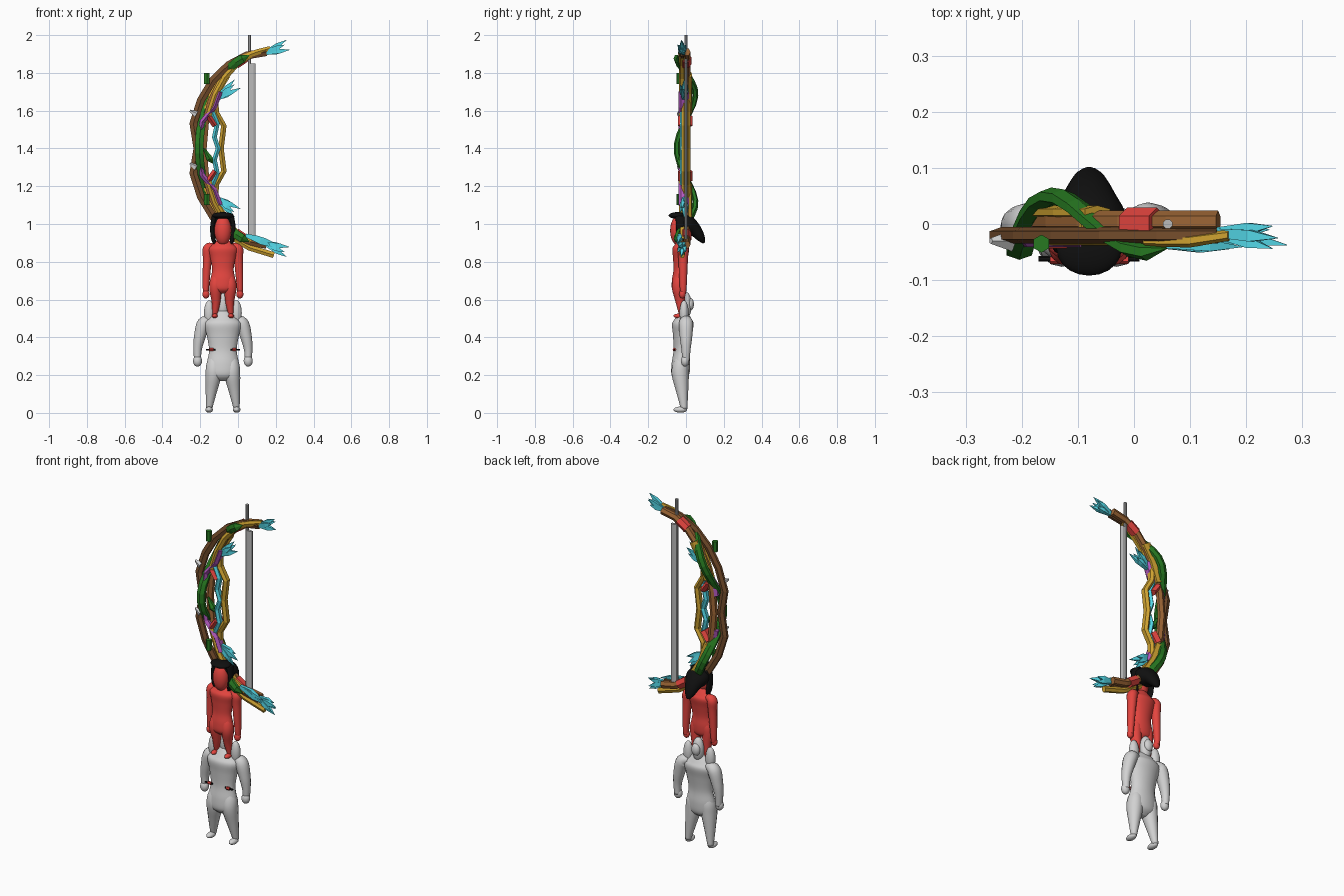
import bpy, bmesh, math
from mathutils import Vector

cube = bpy.data.objects.get("Cube")
if cube:
    bpy.data.objects.remove(cube, do_unlink=True)

CENTRE = -.08      # centre line of both figures
MIDDLE = 1.4       # mirror height of the bow
X_AXIS, Y_AXIS = Vector((1, 0, 0)), Vector((0, 1, 0))
SIDES = (("left", 1), ("right", -1))
LEVELS = (("upper", 1), ("lower", -1))


def material(name, *rgb):
    mat = bpy.data.materials.new(name)
    mat.use_nodes = True
    mat.diffuse_color = (*rgb, 1)
    shader = mat.node_tree.nodes["Principled BSDF"]
    shader.inputs["Base Color"].default_value = mat.diffuse_color
    return mat


red = material("red", .78, .06, .05)
pale = material("pale grey", .64, .64, .64)
black = material("black", .005, .005, .005)
brown = material("dark brown", .18, .075, .025)
tan = material("orange brown", .33, .13, .035)
gold = material("gold", .62, .36, .03)
cyan = material("cyan", .09, .7, .82)
green = material("green", .02, .19, .015)
purple = material("purple", .45, .1, .52)
steel = material("steel grey", .5, .5, .5)


def smooth_path(keys, steps):
    """Catmull-Rom interpolation of position and radius together."""
    path = []
    for i in range(len(keys) - 1):
        before, start, end = keys[max(i - 1, 0)], keys[i], keys[i + 1]
        after = keys[min(i + 2, len(keys) - 1)]
        for step in range(steps):
            t = step / steps
            path.append([q + t / 2 * (r - p + t * (2 * p - 5 * q + 4 * r - w + t * (3 * (q - r) + w - p)))
                         for p, q, r, w in zip(before, start, end, after)])
    return path + [keys[-1]]


def tube(name, mat, keys, depth=1, sides=6, axis=Y_AXIS, steps=1):
    """Sweep an ellipse along (x, y, z, radius); depth is its ratio along the axis."""
    path = smooth_path(keys, steps)
    points = [Vector(key[:3]) for key in path]
    bm = bmesh.new()
    rings = []
    for i, point in enumerate(points):
        tangent = points[min(i + 1, len(points) - 1)] - points[max(i - 1, 0)]
        across = tangent.cross(axis).normalized()
        radius = max(path[i][3], .001)
        angles = [math.tau * (j + .5) / sides for j in range(sides)]
        rings.append([bm.verts.new(point + radius * (across * math.cos(a) + axis * math.sin(a) * depth))
                      for a in angles])
    for low, high in zip(rings, rings[1:]):
        for j in range(sides):
            bm.faces.new((low[j - 1], low[j], high[j], high[j - 1]))
    bm.faces.new(rings[0])
    bm.faces.new(rings[-1])
    bmesh.ops.recalc_face_normals(bm, faces=bm.faces)
    mesh = bpy.data.meshes.new(name)
    bm.to_mesh(mesh)
    bm.free()
    mesh.materials.append(mat)
    for face in mesh.polygons:
        face.use_smooth = steps > 1
    bpy.context.collection.objects.link(bpy.data.objects.new(name, mesh))


def ball(name, mat, location, size):
    bpy.ops.mesh.primitive_uv_sphere_add(segments=20, ring_count=12, location=location)
    sphere = bpy.context.object
    sphere.name = name
    sphere.scale = size
    sphere.data.materials.append(mat)
    bpy.ops.object.shade_smooth()


def figure(name, mat, origin, size, ankle, hand, reach):
    """Standing body; ankle and hand are distances from its centre line."""
    def place(side, x, y, z, radius=0):
        spot = origin + size * Vector((side * x, y, z))
        return (*spot, size * radius)

    torso = [(.17, .03), (.2, .08), (.26, .086), (.33, .074), (.41, .086), (.47, .1), (.5, .075), (.54, .03)]
    tube(name + "_torso", mat, [place(1, 0, z / 20 - .04, z, r) for z, r in torso], .58, 20, steps=5)
    leg = [(.04, -.024, .32, .02), (.047, -.028, .26, .04), (.05, -.03, .2, .043),
           (ankle * .85, -.02, .11, .03), (ankle, -.01, .02, .016)]
    arm = [(.06, 0, .49, .02), (.1, 0, .475, .036), (hand * .92, 0, .4, .031),
           (hand, 0, reach + .06, .023), (hand, 0, reach, .018)]
    for word, side in SIDES:
        for part, keys in (("leg", leg), ("arm", arm)):
            tube(f"{name}_{word}_{part}", mat, [place(side, *key) for key in keys], 1.05, 14, steps=5)
        for part, spot, radii in (("foot", (ankle, -.03, .017), (.02, .036, .016)),
                                  ("hand", (hand, -.005, reach), (.024, .022, .03))):
            ball(f"{name}_{word}_{part}", mat, place(side, *spot)[:3], size * Vector(radii))


# Two figures, one standing on the other's shoulders
figure("lower", pale, Vector((CENTRE, 0, 0)), 1, .073, .134, .275)
figure("upper", red, Vector((CENTRE, -.015, .5)), .78, .055, .115, .165)
ball("lower_head", pale, (CENTRE, 0, .57), (.034, .03, .07))
ball("head_knot", pale, (CENTRE, .022, .575), (.026, .02, .035))
ball("upper_head", red, (CENTRE, -.044, .965), (.045, .04, .077))

# Shoulder pads, belt daggers and hair locks
for word, side in SIDES:
    ball(word + "_shoulder_pad", pale, (CENTRE + side * .072, -.01, .53), (.028, .024, .066))
    for part, mat, start, end, radius in (("blade", black, .04, .09, .005), ("grip", red, .05, .07, .009)):
        tube(f"{word}_dagger_{part}", mat, [(CENTRE + side * x, -.062, .335, radius) for x in (start, end)])
    lock = [(.045, 1.04, .014), (.056, .98, .012), (.05, .92, .012), (.04, .885, .005)]
    tube(word + "_hair_lock", black, [(CENTRE + side * x, -.028, z, r) for x, z, r in lock], 2, 14, steps=5)

# Hair swept from a forward crest to a tail at the back
ball("hair_crest", black, (CENTRE, -.045, 1.045), (.058, .047, .018))
mane = [(-.05, 1.04, .016), (-.02, 1.01, .045), (.015, .99, .05),
        (.05, .965, .036), (.08, .925, .022), (.096, .9, .007)]
tube("hair", black, [(CENTRE, y, z, r) for y, z, r in mane], 1.3, 16, X_AXIS, 5)


def arc(name, mat, bulge, start, stop, radius, depth, y=0, coil=0, pointed=False, dip=0):
    """Elliptical bow strip between two angles in degrees, optionally winding around the limb."""
    count = max(1, round(abs(stop - start) / (6 if coil else 15)))
    keys = []
    for i in range(count + 1):
        angle = math.radians(start + (stop - start) * i / count)
        width = radius / 10 if pointed and i in (0, count) else radius
        grip = dip if abs(angle) < .01 else 0
        keys.append((.15 - bulge * math.cos(angle) + grip, y * math.cos(coil * angle),
                     MIDDLE + .51 * math.sin(angle), width))
    tube(name, mat, keys, depth)


def mirrored(name, mat, points, radius, depth=1, y=0):
    """Strip through (x, height above the middle), ending on the middle and mirrored below."""
    half = [(x, y, MIDDLE + z, radius) for x, z in points]
    tube(name, mat, half + [(x, y, MIDDLE - z, radius) for x, z in points[-2::-1]], depth)


# Bow limbs and the vines inside the curve
arc("bow_outer_limb", brown, .4, -90, 90, .024, .6, -.02, dip=.035)
arc("bow_inner_limb", tan, .335, -90, 90, .022, .85, .005)
arc("winding_leaf", green, .355, -75, 75, .026, .6, -.05, coil=5.2, pointed=True)
mirrored("inner_vine", gold, [(-.08, .38), (-.12, .29), (-.115, .19), (-.075, .12), (-.09, 0)], .017, 1.4)
mirrored("feather_vine", cyan, [(-.14, .2), (-.11, .13), (-.125, .06), (-.105, 0)], .015, 1.4, -.012)


def feathers(name, level, base, tip, spread):
    """Fan of pointed blades around a central direction."""
    start, aim = Vector(base), Vector(tip) - Vector(base)
    across = aim.cross(Y_AXIS).normalized()
    for i in range(5):
        turn = math.tau * i / 5
        end = start + aim * (1 - i % 3 / 8) + spread * (across * math.cos(turn) + Y_AXIS * math.sin(turn) * .7)
        blade = [(start, .013), (start.lerp(end, .6), .018), (end, 0)]
        tube(f"{name}_{i}", cyan, [(p.x, p.y, MIDDLE + level * p.z, r) for p, r in blade], .8, 4)


# Bindings, leaves and feathers on both halves of the bow
for word, s in LEVELS:
    arc(word + "_gold_strip", gold, .325, s * 20, s * 75, .018, 1, -.02)
    arc(word + "_gold_back", gold, .335, s * 22, s * 50, .03, .4, .021)
    arc(word + "_red_band", red, .335, s * 61, s * 71, .029, 1)
    ribbon = [(-.095, .3), (-.125, .22), (-.19, .14), (-.195, .1)]
    tube(word + "_purple_ribbon", purple, [(x, -.012, MIDDLE + s * h, .016) for x, h in ribbon], 1.8)
    bead = [(-.155, .17), (-.12, .12)]
    tube(word + "_red_bead", red, [(x, -.004, MIDDLE + s * h, .018) for x, h in bead], 2.2)
    thorn = MIDDLE + s * .14 + .05
    tube(word + "_pale_thorn", pale, [(-.22, -.03, thorn - .01, .02), (-.255, -.03, thorn + .01, .006)], sides=5)
    feathers(word + "_tip_feather", s, (.14, -.015, .505), (.265, -.025, .545), .03)
    feathers(word + "_inner_feather", s, (-.12, -.01, .26), (0, -.01, .34), .03)

# Small leaves on the limbs
for word, low in (("upper", 1.74), ("lower", 1.1)):
    tube(word + "_green_stub", green, [(-.165, -.035, low + rise, .016) for rise in (0, .06)])
leaf = [(-.18, 1.4, .005), (-.15, 1.345, .02), (-.13, 1.32, .002)]
tube("side_leaf", green, [(x, -.02, z, r) for x, z, r in leaf])

# Gold ends of the bow and the longer lower plume
tube("upper_gold_tip", gold, [(.02, -.03, 1.88, .014), (.1, -.03, 1.91, .017), (.17, -.02, 1.93, .014)], .7)
tube("lower_gold_tail", gold, [(-.07, -.02, .95, .016), (.06, -.02, .875, .018), (.19, -.02, .835, .018)], .8)
feathers("lower_plume", -1, (.04, -.035, .46), (.19, -.035, .51), .014)

# Bowstring rods
for name, x, low, high, radius in (("tall_rod", .06, .94, 2, .009), ("short_rod", .075, .92, 1.85, .02)):
    tube(name, steel, [(x, 0, low, radius), (x, 0, high, radius)], .009 / radius, 8)
